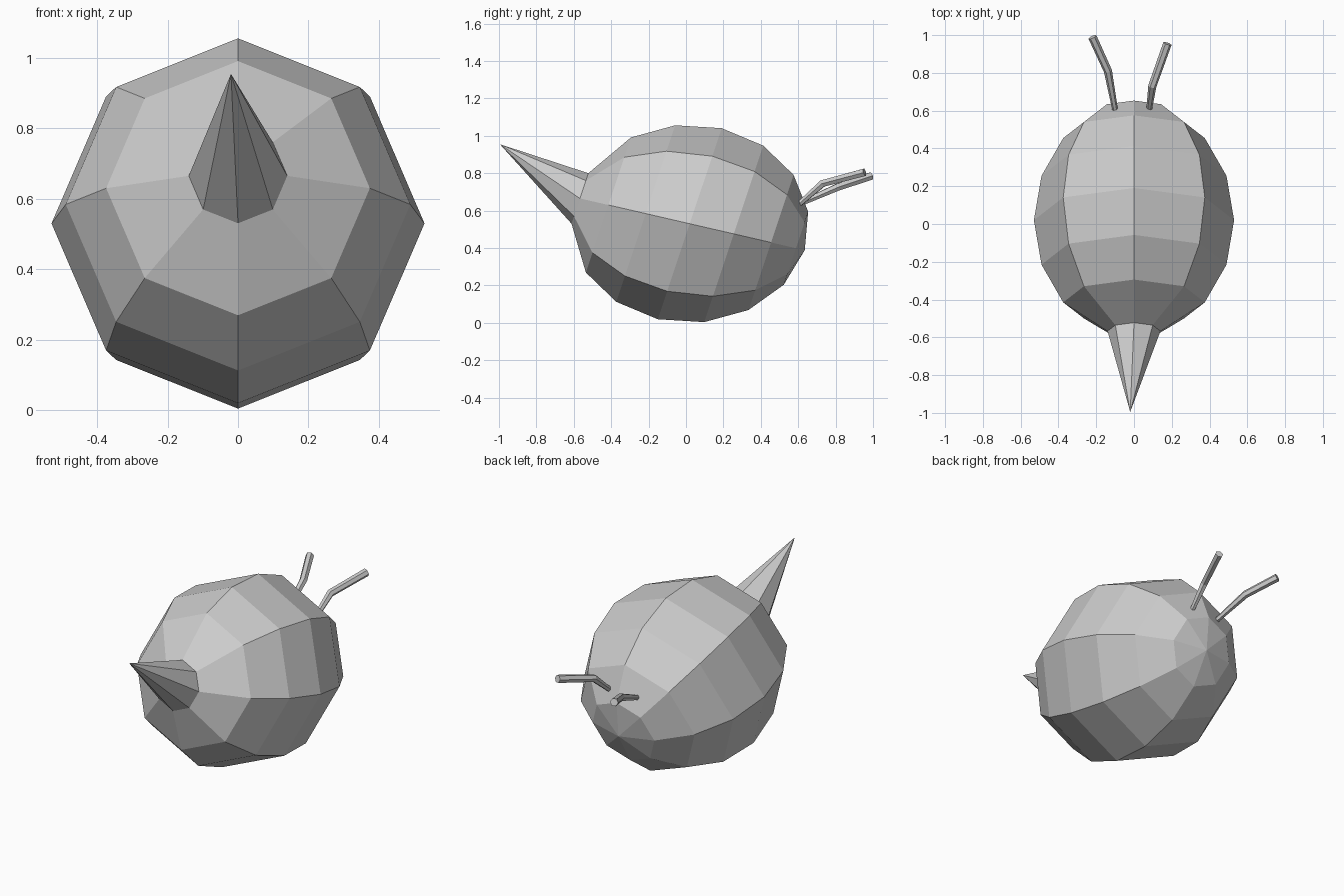
import bpy, bmesh, math
from mathutils import Matrix, Vector

if "Cube" in bpy.data.objects:
    bpy.data.objects.remove(bpy.data.objects["Cube"])

# Body: tilted, stretched 8 x 8 sphere whose front pole is pulled into a spike
bm = bmesh.new()
bmesh.ops.create_uvsphere(bm, u_segments=8, v_segments=8, radius=1)
tip = min(bm.verts, key=lambda v: v.co.z)
for v in bm.verts:
    if v is not tip and v.co.z < -0.9:      # spike base ring
        v.co = Vector((v.co.x * 0.69, v.co.y * 0.69, -0.955))
tilt = Matrix.Rotation(math.radians(-105.5), 4, 'X')
scale = Matrix.Diagonal((0.53, 0.638, 0.53, 1))
bmesh.ops.transform(bm, matrix=Matrix.Translation((0, 0.02, 0.53)) @ scale @ tilt,
                    verts=bm.verts)
tip.co = Vector((-0.02, -0.995, 0.955))
bmesh.ops.recalc_face_normals(bm, faces=bm.faces)
mesh = bpy.data.meshes.new("body")
bm.to_mesh(mesh)
bm.free()
body = bpy.data.objects.new("body", mesh)
bpy.context.collection.objects.link(body)


# Antennae: bent six-sided rods, thinner at the root
def antenna(name, points):
    curve = bpy.data.curves.new(name, 'CURVE')
    curve.dimensions = '3D'
    curve.bevel_depth = 0.023
    curve.bevel_resolution = 1
    curve.use_fill_caps = True
    spline = curve.splines.new('POLY')
    spline.points.add(len(points) - 1)
    spline.use_smooth = False
    for p, co, r in zip(spline.points, points, (0.65, 0.95, 1.0)):
        p.co = (*co, 1)
        p.radius = r
    obj = bpy.data.objects.new(name, curve)
    bpy.context.collection.objects.link(obj)


antenna("left_antenna", [(-0.10, 0.605, 0.635), (-0.138, 0.81, 0.725), (-0.22, 0.99, 0.785)])
antenna("right_antenna", [(0.08, 0.605, 0.635), (0.097, 0.73, 0.745), (0.177, 0.955, 0.805)])
